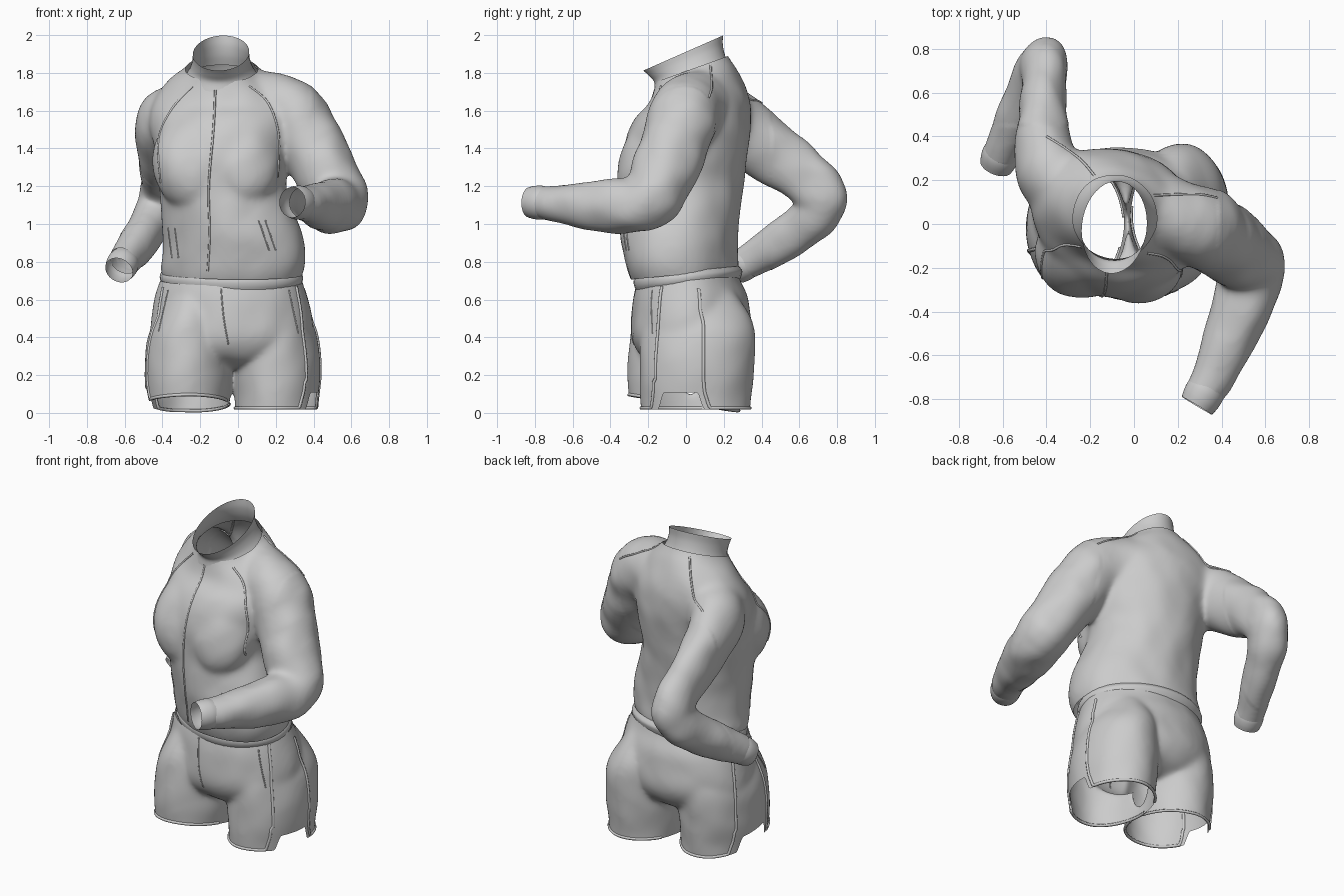
import bpy, bmesh
from math import sin, cos, pi, atan2
from mathutils import Vector, noise
from mathutils.bvhtree import BVHTree

if "Cube" in bpy.data.objects:
    bpy.data.objects.remove(bpy.data.objects["Cube"])

N = 40


def spline(rows, n=5):
    P, out = [rows[0]] + list(rows) + [rows[-1]], []
    for i in range(len(rows) - 1):
        for k in range(n):
            t = k / n
            out.append([0.5 * (2 * q + (r - p) * t + (2 * p - 5 * q + 4 * r - s) * t * t
                               + (3 * q - p - 3 * r + s) * t ** 3) for p, q, r, s in zip(*P[i:i + 4])])
    return out + [list(rows[-1])]


def ovals(rows, ang):
    # rows: centre x, y, z, radius x, radius y, forward slope
    ca, sa, out = cos(ang), sin(ang), []
    for cx, cy, z, rx, ry, sl in spline(rows):
        ring = []
        for k in range(N):
            u, v = rx * cos(2 * pi * k / N), ry * sin(2 * pi * k / N)
            dy = u * sa + v * ca
            ring.append(Vector((cx + u * ca - v * sa, cy + dy, z + sl * dy)))
        out.append(ring)
    return out


def tube(rows):
    # rows: centre x, y, z, sideways radius, other radius
    R, out = spline(rows), []
    for i, (x, y, z, ra, rb) in enumerate(R):
        t = (Vector(R[min(i + 1, len(R) - 1)][:3]) - Vector(R[max(i - 1, 0)][:3])).normalized()
        side = (Vector((1, 0, 0)) - t * t.x).normalized()
        up = t.cross(side)
        out.append([Vector((x, y, z)) + side * ra * cos(2 * pi * k / N) + up * rb * sin(2 * pi * k / N)
                    for k in range(N)])
    return out


def loft(bm, rings, caps=True):
    vs = [[bm.verts.new(p) for p in r] for r in rings]
    for a, b in zip(vs, vs[1:]):
        for k in range(N):
            bm.faces.new((a[k], a[(k + 1) % N], b[(k + 1) % N], b[k]))
    if caps:
        bm.faces.new(vs[0][::-1])
        bm.faces.new(vs[-1])


def make(name, bm):
    for f in bm.faces:
        f.smooth = True
    me = bpy.data.meshes.new(name)
    bm.to_mesh(me)
    ob = bpy.data.objects.new(name, me)
    bpy.context.collection.objects.link(ob)
    return ob


def fuse(bm, voxel, amp):
    # merge overlapping closed parts into one skin, then add soft cloth folds
    bmesh.ops.recalc_face_normals(bm, faces=bm.faces)
    ob = make("temp", bm)
    m = ob.modifiers.new("r", 'REMESH')
    m.mode, m.voxel_size = 'VOXEL', voxel
    s = ob.modifiers.new("s", 'SMOOTH')
    s.iterations, s.factor = 30, 0.5
    me = bpy.data.meshes.new_from_object(ob.evaluated_get(bpy.context.evaluated_depsgraph_get()))
    bpy.data.objects.remove(ob)
    out = bmesh.new()
    out.from_mesh(me)
    out.normal_update()
    for v, n in [(v, v.normal.copy()) for v in out.verts]:
        c = v.co
        fold = noise.noise(Vector((c.x * 6 + c.z * 3, c.y * 6, c.z * 6 - c.x * 4)))
        v.co = c + n * (amp(c) * fold + .004)
    return out


def cut(bm, co, no, radius):
    # open the skin beyond a plane, only near the given point
    co, no = Vector(co), Vector(no).normalized()
    near = lambda p: (p - co).length < radius
    fs = [f for f in bm.faces if near(f.calc_center_median())]
    geom = fs + list({e for f in fs for e in f.edges}) + list({v for f in fs for v in f.verts})
    bmesh.ops.bisect_plane(bm, geom=geom, plane_co=co, plane_no=no)
    dead = [f for f in bm.faces if near(f.calc_center_median())
            and (f.calc_center_median() - co).dot(no) > 1e-5]
    bmesh.ops.delete(bm, geom=dead, context='FACES')


def cord(name, pts, r):
    cu = bpy.data.curves.new(name, 'CURVE')
    cu.dimensions, cu.bevel_depth, cu.bevel_resolution = '3D', r, 1
    sp = cu.splines.new('POLY')
    sp.points.add(len(pts) - 1)
    for p, q in zip(sp.points, pts):
        p.co = (*q, 1)
    bpy.context.collection.objects.link(bpy.data.objects.new(name, cu))


def seam(name, tree, pts, axis, r=0.006):
    # drop a line onto the cloth, from the front (axis 1) or the top (axis 2)
    out = []
    for a, b in spline(pts, 8):
        o, d = ((a, -.6, b), (0, 1, 0)) if axis == 1 else ((a, b, 3), (0, 0, -1))
        hit = tree.ray_cast(Vector(o), Vector(d))[0]
        if hit and out and (hit - out[-1]).length > .15 and len(out) < 4:
            out = []
        if hit and (not out or (hit - out[-1]).length < .15):
            out.append(hit)
    if len(out) > 1:
        cord(name, out, r)


# jacket: torso, bust and bent sleeves fused together
bm = bmesh.new()
loft(bm, ovals([(-.035, .01, .66, .35, .25, .1), (-.03, -.01, .75, .385, .28, .1), (-.02, -.03, .84, .385, .29, 0),
                (-.04, -.035, 1.0, .365, .305, 0), (-.08, -.015, 1.2, .335, .315, 0), (-.08, .0, 1.4, .365, .325, 0),
                (-.08, .035, 1.55, .39, .30, 0), (-.08, .06, 1.66, .36, .255, .15), (-.08, .045, 1.75, .28, .215, .3),
                (-.09, .03, 1.83, .175, .185, .36), (-.09, .02, 1.95, .15, .17, .4)], -.28))
for x, y, r in ((-.245, -.125, .2), (.03, -.155, .195)):
    loft(bm, ovals([(x, y + .06 * sin(a), 1.34 + r * 1.3 * sin(a), r * cos(a) + .005, r * cos(a) + .005, 0)
                    for a in (-1.5, -1, -.5, 0, .5, 1, 1.5)], 0))
loft(bm, tube([(.06, .08, 1.635, .17, .18), (.28, .0, 1.59, .17, .185), (.385, -.06, 1.42, .175, .175),
               (.475, -.13, 1.25, .165, .165), (.54, -.20, 1.12, .15, .15), (.50, -.36, 1.095, .14, .145),
               (.43, -.55, 1.10, .12, .12), (.36, -.70, 1.11, .095, .092), (.27, -.86, 1.115, .08, .08)]))
loft(bm, tube([(-.26, .15, 1.59, .17, .16), (-.39, .24, 1.535, .15, .18), (-.42, .45, 1.38, .11, .165),
               (-.41, .62, 1.26, .10, .145), (-.41, .725, 1.13, .105, .13), (-.45, .67, 1.03, .105, .12),
               (-.52, .52, .92, .10, .115), (-.59, .36, .82, .085, .09), (-.64, .24, .74, .075, .075)]))
jacket = fuse(bm, .014, lambda c: .014 if c.x > .38 or c.y > .45 else .008)
cut(jacket, (-.09, .03, 1.82), (0, -.36, 1), .28)
cut(jacket, (0, 0, .735), (0, .1, -1), .6)
cut(jacket, (.33, -.76, 1.113), (-.45, -.85, 0), .24)
cut(jacket, (-.605, .325, .797), (-.35, -.75, -.5), .19)
make("jacket", jacket)
jt = BVHTree.FromBMesh(jacket)


# collar, waistband and cuffs as open bands
def band(name, rings):
    b = bmesh.new()
    loft(b, rings, False)
    bmesh.ops.recalc_face_normals(b, faces=b.faces)
    make(name, b)


band("collar", ovals([(-.085, .03, 1.77, .2, .2, .36), (-.088, .02, 1.82, .168, .188, .38),
                      (-.09, .0, 1.865, .152, .196, .42), (-.09, -.015, 1.905, .148, .212, .44)], -.12))
band("waistband", ovals([(-.035, .01, .675, .365, .27, .1), (-.035, .01, .70, .38, .28, .1),
                         (-.035, .01, .725, .382, .283, .1), (-.035, .005, .75, .37, .27, .1)], -.2))
band("right_cuff", tube([(.345, -.73, 1.113, .082, .082), (.325, -.765, 1.113, .09, .09),
                         (.305, -.8, 1.114, .088, .088), (.287, -.83, 1.115, .08, .08)]))
band("left_cuff", tube([(-.6, .34, .807, .08, .08), (-.61, .315, .79, .085, .085),
                        (-.62, .29, .772, .083, .083), (-.63, .265, .755, .076, .076)]))

# jacket seams, zip and pockets
seam("zip", jt, [(-.12, 1.71), (-.13, 1.5), (-.155, 1.2), (-.15, .95), (-.16, .75)], 1, .006)
seam("front_raglan_right", jt, [(.06, 1.73), (.16, 1.64), (.215, 1.47), (.21, 1.25)], 1)
seam("front_raglan_left", jt, [(-.24, 1.73), (-.35, 1.61), (-.42, 1.45), (-.41, 1.22)], 1)
seam("back_raglan_right", jt, [(.09, .13), (.2, .135), (.3, .135), (.38, .12)], 2)
seam("back_raglan_left", jt, [(-.18, .22), (-.24, .29), (-.32, .35), (-.40, .40)], 2)
for dx in (0, .035):
    seam("jacket_pocket_right", jt, [(.11 + dx, 1.02), (.165 + dx, .86)], 1, .004)
    seam("jacket_pocket_left", jt, [(-.37 + dx, .98), (-.35 + dx, .82)], 1, .004)

# shorts: hips and two legs fused, with notched hems
LEGS = {-1: (-.265, -.01, .1), 1: (.205, .05, -.35)}   # centre x, y, side panel angle


def hem(x, y):
    s = -1 if x < -.04 else 1
    cx, cy, th0 = LEGS[s]
    th = abs(atan2(y - cy, s * (x - cx)) - th0)
    k = max(0, min(1, (.58 - th) / .2))
    base = .045 - .15 * (y - cy) if s < 0 else .018
    return max(.004, base) + .09 * k * k * (3 - 2 * k)


bm = bmesh.new()
loft(bm, ovals([(-.035, .015, .78, .34, .25, 0), (-.035, .015, .70, .375, .27, 0), (-.035, .025, .6, .405, .30, 0),
                (-.035, .03, .45, .43, .315, 0), (-.035, .03, .36, .41, .30, 0), (-.035, .03, .29, .33, .25, 0),
                (-.035, .03, .24, .22, .15, 0)], -.1))
for s, (cx, cy, _) in LEGS.items():
    loft(bm, ovals([(cx + s * -.04, cy + .005, .64, .13, .2, 0), (cx + s * -.015, cy + .012, .5, .185, .28, 0),
                    (cx, cy + .015, .38, .215, .302, 0), (cx, cy + .005, .2, .228, .3, 0),
                    (cx - s * .002, cy, .05, .215, .288, 0), (cx - s * .005, cy, -.12, .207, .28, 0)], -.06))
shorts = fuse(bm, .012, lambda c: .006)
cut(shorts, (0, 0, .70), (0, -.1, 1), .7)
for v in shorts.verts:
    v.co.z -= hem(v.co.x, v.co.y)
bmesh.ops.bisect_plane(shorts, geom=shorts.verts[:] + shorts.edges[:] + shorts.faces[:],
                       plane_co=(0, 0, 0), plane_no=(0, 0, 1), clear_inner=True)
for v in shorts.verts:
    v.co.z += hem(v.co.x, v.co.y)
make("shorts", shorts)
st = BVHTree.FromBMesh(shorts)

# piping down both sides of each side panel and around the hems
for s, (cx, cy, th0) in LEGS.items():
    for d in (-1, 1):
        pts = []
        for a, z in spline([(.5, .69), (.5, .5), (.5, .3), (.5, .16), (.55, .08), (.7, 0), (1.1, 0),
                            (1.6, 0), (2.2, 0), (2.9, 0)], 6):
            th = th0 + d * a
            x, y = cx + s * .215 * cos(th), cy + .29 * sin(th)
            if a > .5:
                z = max(z, hem(x, y) + .008)
            if z > .16:
                x += s * .02
            pts.append(st.find_nearest(Vector((x, y, z)))[0])
        cord("side_piping", pts, .009)
seam("shorts_pocket_right", st, [(.27, .65), (.295, .53), (.32, .42)], 1, .004)
seam("shorts_pocket_left", st, [(-.37, .65), (-.395, .54), (-.42, .43)], 1, .004)
seam("fly_seam", st, [(-.09, .66), (-.075, .5), (-.05, .36)], 1, .004)
